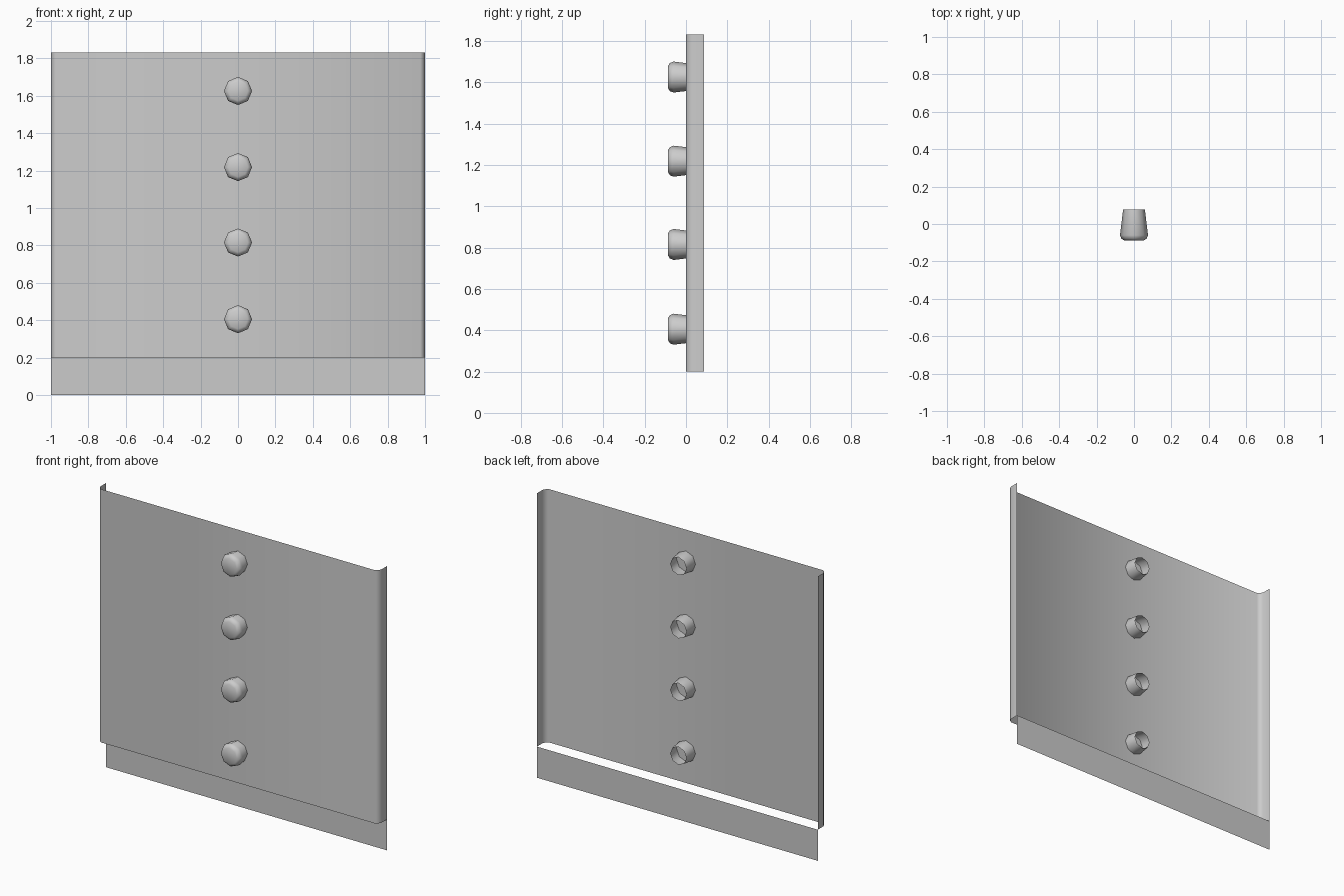
import bpy, bmesh
from math import cos, sin, pi

if "Cube" in bpy.data.objects:
    bpy.data.objects.remove(bpy.data.objects["Cube"])

DEPTH = 0.088


def make_object(name, verts, faces, smooth=True):
    mesh = bpy.data.meshes.new(name)
    mesh.from_pydata(verts, [], faces)
    bm = bmesh.new()
    bm.from_mesh(mesh)
    bmesh.ops.recalc_face_normals(bm, faces=bm.faces)
    # Open sheets: make the faces look towards the front
    if sum(f.normal.y * f.calc_area() for f in bm.faces) > 0:
        bmesh.ops.reverse_faces(bm, faces=bm.faces)
    bm.to_mesh(mesh)
    bm.free()
    obj = bpy.data.objects.new(name, mesh)
    bpy.context.collection.objects.link(obj)
    for p in mesh.polygons:
        p.use_smooth = smooth
    return obj


def sheet(name, profile, z0, z1, smooth=True):
    """Extrude an open x/y profile upwards."""
    n = len(profile)
    verts = [(x, y, z) for z in (z0, z1) for x, y in profile]
    faces = [(i, i + 1, n + i + 1, n + i) for i in range(n - 1)]
    return make_object(name, verts, faces, smooth)


def knob(name, z):
    """Eight-sided tapered stud, capped in front and open at the back."""
    rings = [(-DEPTH, 0.052), (-0.078, 0.068), (-0.06, 0.075), (0.078, 0.058)]
    n = 8
    verts = [(r * cos(2 * pi * k / n), y, z + r * sin(2 * pi * k / n))
             for y, r in rings for k in range(n)]
    faces = [tuple(range(n))]
    for j in range(len(rings) - 1):
        for k in range(n):
            a, b = j * n + k, j * n + (k + 1) % n
            faces.append((a, b, b + n, a + n))
    return make_object(name, verts, faces)


# Main panel with rounded side flanges turned to the back
right = [(0.975, 0.0), (0.99, 0.01), (1.0, 0.03), (1.0, DEPTH)]
left = [(-x, y) for x, y in reversed(right)]
sheet("panel", left + right, 0.2, 1.83)

# Flat kick strip set at the back below the panel
sheet("bottom_strip", [(-1, DEPTH), (1, DEPTH)], 0.0, 0.2, False)

# Column of studs up the middle
for i, z in enumerate((0.405, 0.815, 1.218, 1.625)):
    knob(f"stud_{i + 1}", z)
